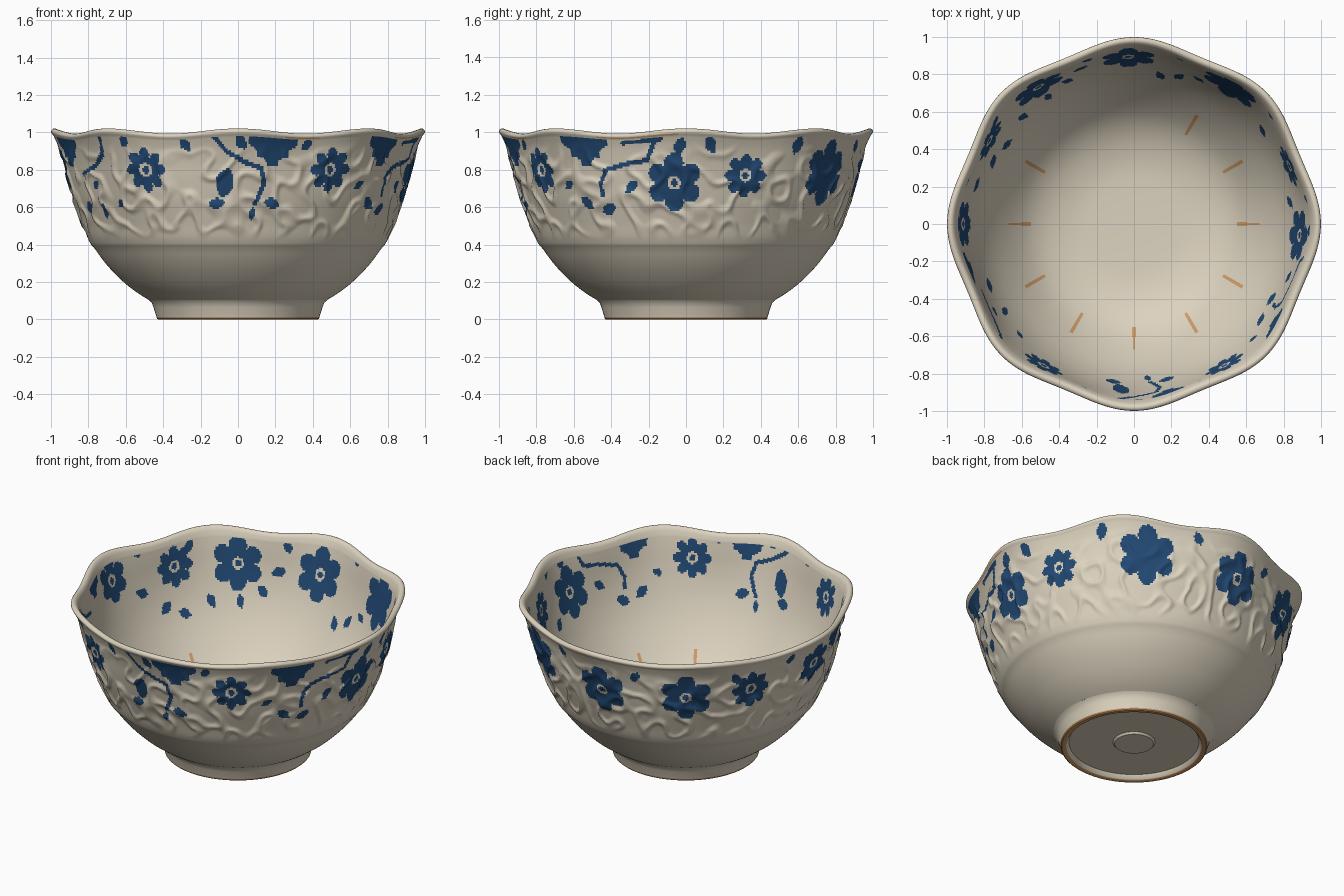
import bpy, math
from math import sin, cos, pi, radians, hypot, atan2
from mathutils import Vector, noise

if "Cube" in bpy.data.objects:
    bpy.data.objects.remove(bpy.data.objects["Cube"])


def material(name, rgb):
    m = bpy.data.materials.new(name)
    m.diffuse_color = (*rgb, 1)
    m.use_nodes = True
    m.node_tree.nodes["Principled BSDF"].inputs["Base Color"].default_value = m.diffuse_color
    return m


MATS = [material("cream_glaze", (0.72, 0.65, 0.52)),
        material("cobalt_blue", (0.016, 0.067, 0.175)),
        material("bare_clay", (0.62, 0.33, 0.14))]


def smoothstep(a, b, x):
    t = min(1, max(0, (x - a) / (b - a)))
    return t * t * (3 - 2 * t)


def resample(pts, spacing):
    """Catmull-Rom curve through (r, z) points; spacing depends on height."""
    p = [Vector(q) for q in pts]
    out = []
    for i in range(len(p) - 1):
        a, b, c, d = p[max(i - 1, 0)], p[i], p[i + 1], p[min(i + 2, len(p) - 1)]
        n = max(1, round((c - b).length / spacing((b.y + c.y) / 2)))
        for k in range(n):
            t = k / n
            out.append(0.5 * (2 * b + (c - a) * t + (2 * a - 5 * b + 4 * c - d) * t * t
                              + (3 * b - a - 3 * c + d) * t ** 3))
    return out + [p[-1]]


def lathe(name, profile, cols, shape, paint, cap_first=False, cap_last=False):
    """Revolve a profile; shape() bends each point, paint() picks each face's colour."""
    rows = len(profile)
    verts, faces, mats = [], [], []
    for i, (r, z) in enumerate(profile):
        for j in range(cols):
            a = 2 * pi * j / cols
            rr, zz = shape(i, a, r, z)
            verts.append((rr * cos(a), rr * sin(a), zz))
    for i in range(rows - 1):
        mid = (profile[i] + profile[i + 1]) / 2
        for j in range(cols):
            k = (j + 1) % cols
            faces.append((i * cols + j, i * cols + k, (i + 1) * cols + k, (i + 1) * cols + j))
            mats.append(paint(i, 360 * (j + 0.5) / cols, mid.x, mid.y))
    if cap_first:
        faces.append(tuple(reversed(range(cols))))
        mats.append(0)
    if cap_last:
        faces.append(tuple(range((rows - 1) * cols, rows * cols)))
        mats.append(0)
    me = bpy.data.meshes.new(name)
    me.from_pydata(verts, [], faces)
    for m in MATS:
        me.materials.append(m)
    me.polygons.foreach_set("material_index", mats)
    me.polygons.foreach_set("use_smooth", [True] * len(faces))
    ob = bpy.data.objects.new(name, me)
    bpy.context.collection.objects.link(ob)
    return ob


# ---- painted motifs, placed by angle in degrees and height ----
R = 0.93
# flowers: angle, height, radius, petals
FLOWERS = [(-122.5, .80, .12, 8), (-57.5, .80, .12, 8), (-4, .73, .155, 6), (20.5, .77, .12, 8),
           (55, .785, .175, 6), (92, .755, .16, 6), (125, .765, .16, 6), (150, .785, .125, 8),
           (180, .82, .13, 6)]
TULIPS = [-78.5, -35, -165]
# leaves: angle, height, half length, tilt
LEAVES = [(-94.5, .73, .085, 75), (-97.5, .62, .05, 10), (-78, .62, .05, -15), (-85, .565, .035, 80),
          (-89, .94, .045, -60), (-107.5, .94, .045, -60), (-129, .95, .04, 60), (-146, .58, .045, 80),
          (-157, .60, .05, 20), (-136, .62, .035, 40), (-67, .94, .04, 60), (-44, .72, .035, 30),
          (-37, .62, .05, -35), (-28.5, .59, .05, 20), (-19, .71, .045, 40), (-2, .92, .05, 70),
          (8, .93, .05, -70), (38.5, .93, .05, 80), (74, .93, .045, -60), (106, .89, .045, 60),
          (143.5, .88, .045, -60), (166, .93, .04, 60), (-148, .72, .035, 30)]
INNER_LEAVES = [(166, .68, .05, 20), (156, .56, .05, -30), (148, .51, .045, 20), (136, .56, .045, 60),
                (124, .55, .04, 80), (115, .61, .045, 45), (109, .73, .05, -20), (80, .52, .045, 60),
                (73, .56, .045, -60), (66, .62, .04, 20), (36, .62, .045, 40), (8, .60, .045, -40)]
STEMS = [[(-98, .98), (-94, .90), (-88, .84), (-82.5, .81), (-81, .73), (-83, .65), (-84, .62)],
         [(-9.5, .97), (-13, .85), (-20, .835), (-28, .80), (-30.5, .72), (-30, .66)],
         [(-21, .95), (-8, .96)],
         [(-139, .98), (-140, .88), (-146, .82), (-156, .78)]]


def arc(a, b):
    return radians((a - b + 180) % 360 - 180) * R


def in_flower(a, z, f):
    u, v = arc(a, f[0]), z - f[1]
    d = hypot(u, v)
    if d > f[2]:
        return False
    if f[3] == 8 or f[2] < .165:
        if .020 < d < .036:          # pale ring round the centre
            return False
    phi = atan2(v, u) + pi / 2
    return d < f[2] * (.6 + .4 * abs(cos(f[3] * phi / 2)) ** .6)


def in_tulip(a, z, t):
    u = abs(arc(a, t))
    if z > .895:
        return u < .085 + .05 * smoothstep(.895, .94, z)
    return z > .82 and u < .03 + .055 * smoothstep(.835, .89, z) or (z > .87 and u < .085)


def in_leaf(a, z, l):
    u, v = arc(a, l[0]), z - l[1]
    if abs(u) > l[2] or abs(v) > l[2]:
        return False
    t = radians(l[3])
    p, q = u * cos(t) + v * sin(t), v * cos(t) - u * sin(t)
    return abs(p) < l[2] and abs(q) < l[2] * .58 * (1 - (p / l[2]) ** 2)


def on_stem(a, z, s):
    for (a0, z0), (a1, z1) in zip(s, s[1:]):
        dx, dz = arc(a1, a0), z1 - z0
        u, v = arc(a, a0), z - z0
        t = min(1, max(0, (u * dx + v * dz) / (dx * dx + dz * dz)))
        if hypot(u - t * dx, v - t * dz) < .012:
            return True
    return False


def motif(a, z, inside):
    return (any(in_flower(a, z, f) for f in FLOWERS)
            or any(in_tulip(a, z, t) for t in TULIPS)
            or any(in_leaf(a, z, l) for l in LEAVES)
            or (inside and any(in_leaf(a, z, l) for l in INNER_LEAVES))
            or any(on_stem(a, z, s) for s in STEMS))


# ---- bowl: outer wall, rolled scalloped lip, inner wall and floor ----
outer = [(.478, .105), (.535, .14), (.612, .20), (.70, .29), (.772, .39), (.825, .50), (.872, .62),
         (.905, .74), (.928, .84), (.948, .92), (.968, .97)]
lip = [(.98, .99), (.972, 1.004), (.955, 1.006), (.940, .992)]
inner = [(.926, .96), (.912, .90), (.89, .80), (.862, .70), (.825, .60), (.775, .50), (.71, .40),
         (.63, .30), (.55, .225), (.45, .17), (.32, .135), (.18, .125), (.005, .122)]
outer_rows = resample(outer, lambda z: .011 if z > .36 else .025)
lip_rows = resample([outer[-1]] + lip + [inner[0]], lambda z: .009)[1:-1]
inner_rows = resample(inner, lambda z: .011 if z > .5 else .035)
N_OUT, N_LIP = len(outer_rows), len(outer_rows) + len(lip_rows)


def bowl_shape(i, a, r, z):
    w = max(0, (z - .55) / .45) ** 2
    c = cos(8 * a)
    if i < N_OUT:                    # moulded relief band above a small step
        r += .008 * smoothstep(.383, .396, z) * (1 - smoothstep(.42, .6, z))
        band = smoothstep(.42, .52, z) * (1 - smoothstep(.82, .95, z))
        if band > 0:
            n = noise.noise(Vector((cos(a) * 7, sin(a) * 7, z * 8)))
            r += band * .014 * (max(0, 1 - 4 * abs(n)) - .35)
    return r + .02 * w * c, z + .013 * w * w * c


def bowl_paint(i, a, r, z):
    if i < N_OUT:
        return 1 if .5 < z < .972 and motif(a, z, False) else 0
    if i < N_LIP:                    # worn clay patch on the lip edge
        return 2 if i == N_OUT and (330 < a < 358 or 285 < a < 297) else 0
    if z > .5:
        return 1 if z < .955 and motif(a, z - .04, True) else 0
    spoke = (a + 15) % 30 - 15       # short clay ticks round the floor
    if .555 < r < .665 and abs(radians(spoke) * r) < .009 and not 75 < a < 135:
        return 2
    return 0


lathe("bowl", outer_rows + lip_rows + inner_rows, 640, bowl_shape, bowl_paint, cap_last=True)

# ---- foot ring with recessed underside and central button ----
foot = [(.005, .018), (.115, .018), (.125, .03), (.385, .03), (.40, .004), (.408, 0), (.428, 0),
        (.434, .005), (.436, .014), (.443, .035), (.452, .065), (.462, .09), (.478, .105)]
foot_ob = lathe("foot_ring", [Vector(p) for p in foot], 160,
                lambda i, a, r, z: (r, z),
                lambda i, a, r, z: 2 if z < .011 and r > .402 else 0, cap_first=True)
bpy.context.view_layer.objects.active = foot_ob
foot_ob.select_set(True)
bpy.ops.object.shade_smooth_by_angle(angle=radians(35))
